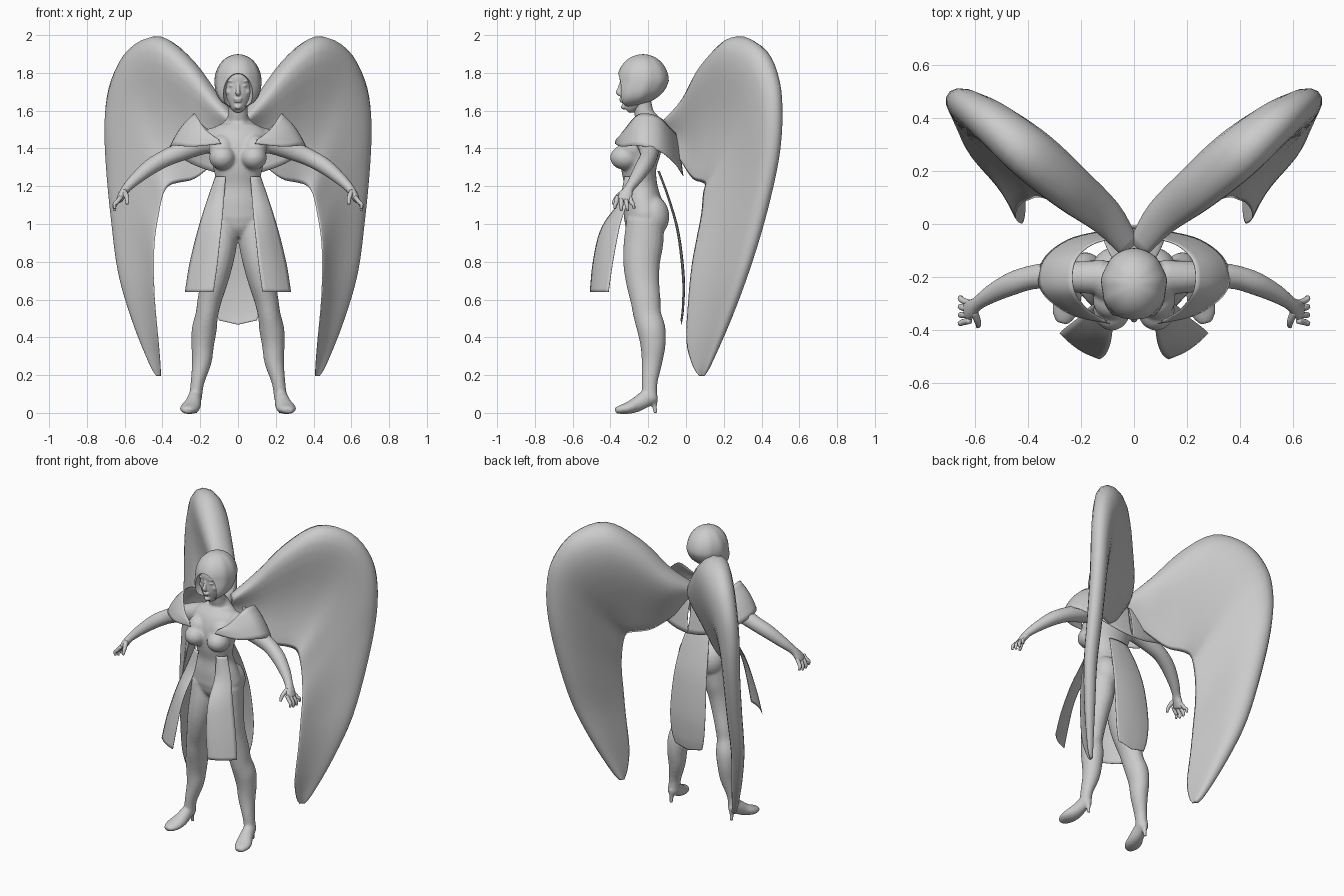
import bpy, bmesh, math
from mathutils import Vector, Matrix

grey = bpy.data.materials.new("stone_grey")
grey.diffuse_color = (0.6, 0.6, 0.6, 1)


def finish(name, bm):
    bmesh.ops.recalc_face_normals(bm, faces=bm.faces)
    me = bpy.data.meshes.new(name)
    bm.to_mesh(me)
    bm.free()
    me.materials.append(grey)
    me.polygons.foreach_set("use_smooth", [True] * len(me.polygons))
    ob = bpy.data.objects.new(name, me)
    bpy.context.collection.objects.link(ob)
    return ob


def spline(pts, n):
    """Catmull-Rom resampling of equal-length tuples."""
    out = []
    last = len(pts) - 1
    for i in range(last):
        p0, p1, p2, p3 = (pts[max(0, min(last, i + k))] for k in (-1, 0, 1, 2))
        for j in range(n):
            t = j / n
            out.append([0.5 * (2 * b + (c - a) * t + (2 * a - 5 * b + 4 * c - d) * t * t
                               + (3 * b - a - 3 * c + d) * t ** 3)
                        for a, b, c, d in zip(p0, p1, p2, p3)])
    return out + [list(pts[-1])]


def loft(bm, rings):
    rows = [[bm.verts.new(p) for p in r] for r in rings]
    n = len(rows[0])
    for a, b in zip(rows, rows[1:]):
        for i in range(n):
            bm.faces.new((a[i], a[(i + 1) % n], b[(i + 1) % n], b[i]))
    bm.faces.new(rows[0])
    bm.faces.new(rows[-1][::-1])


def tube(bm, pts, ref=(1, 0, 0), side=1, n=4, seg=20):
    """Elliptic tube along (x, y, z, half width along ref, other half width)."""
    pts = [(p[0] * side, *p[1:]) for p in pts]
    pts = spline(pts, n)
    rings = []
    for i, p in enumerate(pts):
        t = Vector(pts[min(i + 1, len(pts) - 1)][:3]) - Vector(pts[max(i - 1, 0)][:3])
        t.normalize()
        u = Vector(ref)
        u = (u - t * u.dot(t)).normalized()
        v = t.cross(u)
        rings.append([Vector(p[:3]) + u * p[3] * math.cos(a) + v * p[4] * math.sin(a)
                      for a in (2 * math.pi * k / seg for k in range(seg))])
    loft(bm, rings)


def ball(bm, c, r, seg=24):
    bmesh.ops.create_uvsphere(bm, u_segments=seg, v_segments=seg // 2, radius=1,
                              matrix=Matrix.Translation(c) @ Matrix.Diagonal((*r, 1)))


def blend(ob, voxel, steps):
    m = ob.modifiers.new("blend", "REMESH")
    m.mode = "VOXEL"
    m.voxel_size = voxel
    m.use_smooth_shade = True
    s = ob.modifiers.new("soften", "SMOOTH")
    s.factor = 0.5
    s.iterations = steps


# Body: torso, limbs and feet blended into one skin
bm = bmesh.new()
tube(bm, [(0, -.22, .93, .06, .06), (0, -.22, .98, .13, .10), (0, -.215, 1.04, .165, .115),
          (0, -.23, 1.12, .148, .102), (0, -.24, 1.21, .117, .087), (0, -.25, 1.30, .132, .094),
          (0, -.24, 1.38, .15, .105), (0, -.22, 1.45, .165, .10), (0, -.205, 1.50, .14, .08),
          (0, -.20, 1.54, .075, .063), (0, -.22, 1.58, .052, .052), (0, -.24, 1.67, .05, .052)], seg=32)
for s in (1, -1):
    # bust and seat
    ball(bm, (s * .083, -.322, 1.352), (.07, .08, .066))
    ball(bm, (s * .085, -.285, 1.40), (.07, .075, .075))
    ball(bm, (s * .075, -.175, 1.04), (.085, .087, .11))
    # leg
    tube(bm, [(.085, -.215, 1.02, .082, .10), (.09, -.225, .90, .085, .105), (.105, -.235, .80, .08, .098),
              (.125, -.23, .70, .072, .089), (.15, -.215, .60, .064, .08), (.165, -.205, .52, .06, .074),
              (.179, -.183, .44, .066, .075), (.187, -.175, .36, .06, .067), (.192, -.18, .27, .052, .055),
              (.215, -.193, .16, .036, .042), (.225, -.192, .08, .035, .04)], side=s)
    # foot and heel
    tube(bm, [(.222, -.165, .085, .032, .032), (.23, -.21, .075, .037, .044), (.24, -.26, .045, .045, .04),
              (.255, -.305, .026, .052, .032), (.263, -.345, .018, .044, .024),
              (.267, -.374, .012, .024, .016)], side=s)
    tube(bm, [(.223, -.17, .085, .024, .024), (.224, -.166, .04, .014, .014),
              (.225, -.162, -.003, .012, .012)], side=s)
    # arm and palm
    tube(bm, [(.11, -.20, 1.45, .066, .066), (.20, -.20, 1.425, .06, .06), (.30, -.195, 1.385, .052, .052),
              (.38, -.20, 1.35, .046, .046), (.46, -.225, 1.305, .044, .043), (.54, -.265, 1.24, .035, .033),
              (.59, -.30, 1.19, .027, .025), (.613, -.318, 1.155, .038, .022), (.632, -.33, 1.12, .04, .017)],
         ref=(0, 1, 0), side=s)
body = finish("body", bm)
blend(body, .008, 8)

# Fingers and thumbs
bm = bmesh.new()
for s in (1, -1):
    for k in range(4):
        y, ty = -.298 - .022 * k, -.275 - .034 * k
        low = 1.064 + .012 * abs(k - 1.5)
        tube(bm, [(.618, y, 1.145, .012, .012), (.642, .6 * y + .4 * ty, 1.115, .012, .012),
                  (.654, .2 * y + .8 * ty, low + .022, .010, .010), (.651, ty, low, .007, .007)],
             ref=(0, 1, 0), side=s, seg=10)
    tube(bm, [(.603, -.33, 1.17, .016, .016), (.59, -.362, 1.145, .013, .013),
              (.586, -.38, 1.12, .010, .010), (.588, -.386, 1.105, .007, .007)], ref=(0, 1, 0), side=s, seg=10)
finish("fingers", bm)

# Head with soft facial features
bm = bmesh.new()
tube(bm, [(0, -.318, 1.607, .022, .024), (0, -.300, 1.625, .043, .048), (0, -.280, 1.66, .064, .073),
          (0, -.257, 1.72, .08, .094), (0, -.247, 1.78, .083, .102), (0, -.235, 1.85, .055, .075)], seg=32)
tube(bm, [(0, -.340, 1.75, .008, .01), (0, -.354, 1.715, .010, .010), (0, -.359, 1.695, .014, .012),
          (0, -.347, 1.683, .01, .008)], seg=12)
ball(bm, (0, -.343, 1.662), (.024, .012, .007))
ball(bm, (0, -.339, 1.65), (.02, .012, .008))
ball(bm, (0, -.327, 1.62), (.02, .018, .014))
for s in (1, -1):
    ball(bm, (s * .031, -.334, 1.732), (.016, .010, .007))
    ball(bm, (s * .033, -.336, 1.757), (.022, .010, .005))
    ball(bm, (s * .042, -.310, 1.70), (.024, .022, .022))
head = finish("head", bm)
blend(head, .0045, 3)

# Bobbed hair: full round crown, longer at the jaw than the nape, opened for the face
bm = bmesh.new()
ball(bm, (0, 0, 0), (1, 1, 1), 48)
for v in bm.verts:
    x, y, z = v.co
    full = 1 + .3 * z * z if z < 0 else 1
    dz = z * .142 if z > 0 else z * (.10 + .07 * (.5 - .5 * y))
    wave = 1 + .02 * math.sin(9 * math.atan2(y, abs(x)))
    v.co = (x * .123 * full * wave, y * .137 * full - .228 + min(dz, 0) * .3, 1.757 + dz)
hair = finish("hair", bm)
bm = bmesh.new()
ball(bm, (0, -.37, 1.69), (.081, .10, .108), 40)
cutter = finish("face_opening_cutter", bm)
cutter.hide_render = True
cutter.hide_set(True)
cut = hair.modifiers.new("face_opening", "BOOLEAN")
cut.operation = "DIFFERENCE"
cut.solver = "EXACT"
cut.object = cutter
bpy.context.view_layer.objects.active = hair
hair.select_set(True)
bpy.ops.object.modifier_apply(modifier="face_opening")
bpy.ops.object.shade_smooth_by_angle(angle=math.radians(40))
hair.select_set(False)


def sheet(name, edge_a, edge_b, bulge=(0, 0, 0), across=8):
    """Thin cloth spanned between two edges, mirrored left to right."""
    bm = bmesh.new()
    rows = []
    for a, b in zip(spline(edge_a, 5), spline(edge_b, 5)):
        a, b = Vector(a), Vector(b)
        rows.append([bm.verts.new(a.lerp(b, k / across) + Vector(bulge) * math.sin(math.pi * k / across))
                     for k in range(across + 1)])
    for r, q in zip(rows, rows[1:]):
        for k in range(across):
            bm.faces.new((r[k], r[k + 1], q[k + 1], q[k]))
    ob = finish(name, bm)
    m = ob.modifiers.new("mirror", "MIRROR")
    m.use_clip = True
    m.merge_threshold = .002
    th = ob.modifiers.new("thickness", "SOLIDIFY")
    th.thickness = .003
    th.offset = 0


# Shawl around the shoulders and upper back
sheet("shawl",
      [(.10, -.365, 1.445), (.17, -.325, 1.50), (.225, -.25, 1.58), (.225, -.15, 1.57),
       (.17, -.085, 1.51), (.08, -.055, 1.48), (0, -.05, 1.47)],
      [(.09, -.375, 1.425), (.24, -.34, 1.41), (.35, -.25, 1.415), (.345, -.14, 1.385),
       (.25, -.06, 1.32), (.11, -.025, 1.27), (0, -.015, 1.255)], (.008, 0, .012))
# Front skirt panels
sheet("front_skirt_panel",
      [(.065, -.325, 1.25), (.075, -.355, 1.12), (.085, -.43, 1.01), (.095, -.468, .92), (.11, -.495, .78),
       (.13, -.508, .64)],
      [(.12, -.285, 1.25), (.165, -.31, 1.12), (.20, -.345, 1.01), (.225, -.365, .92), (.258, -.39, .78),
       (.28, -.41, .64)],
      (.005, -.012, 0))
# Back skirt panel with rounded hem
sheet("back_skirt_panel",
      [(0, -.14, 1.28), (0, -.085, 1.13), (0, -.035, .95), (0, -.008, .72), (0, -.012, .55), (0, -.025, .467)],
      [(.07, -.15, 1.28), (.10, -.095, 1.13), (.12, -.047, .95), (.13, -.02, .72), (.12, -.02, .57),
       (.10, -.028, .49)], (0, .003, 0))

# Wings: aerofoil sections between leading edge, trailing edge, with thickness
stations = [
    (.02, -.10, 1.56, .03, -.085, 1.43, .035), (.11, .02, 1.68, .13, -.02, 1.32, .058),
    (.25, .135, 1.87, .23, .035, 1.24, .075), (.41, .27, 1.993, .31, .085, 1.22, .083),
    (.56, .405, 1.93, .36, .10, 1.205, .072), (.655, .48, 1.77, .395, .09, 1.16, .058),
    (.69, .50, 1.58, .42, .08, 1.05, .05), (.685, .485, 1.35, .44, .055, .92, .044),
    (.658, .42, 1.05, .445, .03, .78, .04), (.62, .33, .75, .44, .012, .60, .035),
    (.545, .235, .49, .42, .002, .38, .028), (.46, .135, .26, .41, .035, .25, .016),
    (.425, .10, .198, .41, .07, .195, .01)]
wing = spline(stations, 4)
chord = (0, .015, .06, .12, .2, .3, .42, .55, .68, .8, .9, .97, 1)
rings = []
for i, w in enumerate(wing):
    lead, trail, th = Vector(w[:3]), Vector(w[3:6]), w[6]
    p, q = wing[max(i - 1, 0)], wing[min(i + 1, len(wing) - 1)]
    span = Vector(q[:3]) + Vector(q[3:6]) - Vector(p[:3]) - Vector(p[3:6])
    back = span.cross(trail - lead).normalized()

    def at(c, sgn):
        h = th * 3.9 * math.sqrt(c) * (1 - c) ** 2.5 + .25 * th * math.sqrt(max(0, math.sin(math.pi * c)))
        camber = .5 * th * math.sin(math.pi * c)
        return lead.lerp(trail, c) + back * (camber + sgn * h)

    rings.append([at(c, -1) for c in chord] + [at(c, 1) for c in chord[-2:0:-1]])
bm = bmesh.new()
loft(bm, rings)
wings = finish("wings", bm)
m = wings.modifiers.new("mirror", "MIRROR")
m.use_mirror_merge = False
